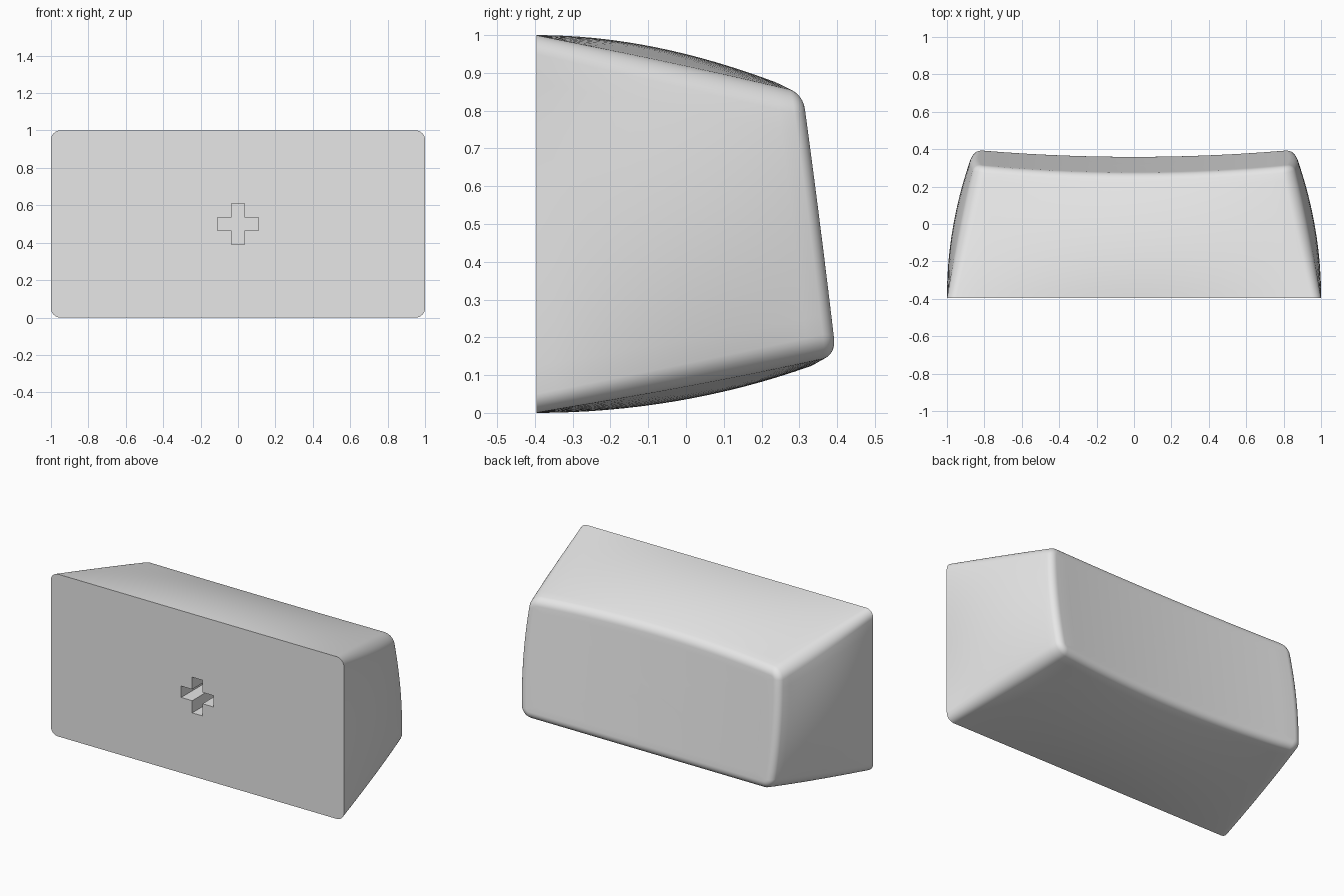
import bpy, bmesh, math

cube = bpy.data.objects.get("Cube")
if cube:
    bpy.data.objects.remove(cube, do_unlink=True)

FRONT = -0.396        # flat mounting face
MID = 0.5             # height of the centre axis
FILLET = 0.05         # rounding of the rear rim
START = math.radians(20)
T_END = 0.953         # where the walls meet the rim rounding


def rounded_rect(hx, hz, r, n_long=20, n_short=12, n_arc=8):
    """Closed outline around the origin, with points along sides and corners."""
    centres = [(1, 1), (-1, 1), (-1, -1), (1, -1)]
    arcs = []
    for k, (sx, sz) in enumerate(centres):
        arcs.append([(sx * (hx - r) + r * math.cos((k + i / n_arc) * math.pi / 2),
                      sz * (hz - r) + r * math.sin((k + i / n_arc) * math.pi / 2))
                     for i in range(n_arc + 1)])
    pts = []
    for k, arc in enumerate(arcs):
        pts += arc
        a, b = arc[-1], arcs[(k + 1) % 4][0]
        n = n_short if k % 2 else n_long
        pts += [(a[0] + (b[0] - a[0]) * i / n, a[1] + (b[1] - a[1]) * i / n)
                for i in range(1, n)]
    return pts


def rear_y(x, z):
    """Tilted rear surface with a shallow cylindrical dish."""
    return 0.352 - 0.127 * z - 0.035 * (1 - (x / 0.8) ** 2)


def section(t, inset=0.0):
    """Tapered outline whose sides bulge between straight corner edges."""
    hx, hz = 1 - 0.15 * t, 0.5 - 0.153 * t
    bulge = 0.153 * t - 0.137 * t * t
    r = 0.05 + 0.012 * t
    return [(x * (1 + bulge / hx * (1 - (z / hz) ** 2)),
             z * (1 + bulge / hz * (1 - (x / hx) ** 2)))
            for x, z in rounded_rect(hx - inset, hz - inset, r - inset)]


bm = bmesh.new()


def add_ring(points, y_of):
    return [bm.verts.new((x, y_of(x, z), z + MID)) for x, z in points]


def bridge(a, b):
    for i in range(len(a)):
        j = (i + 1) % len(a)
        bm.faces.new((a[i], a[j], b[j], b[i]))


# Walls
rings = []
wall_steps = 16
lip = FILLET * (1 - math.sin(START))
for i in range(wall_steps + 1):
    f = i / wall_steps
    rings.append(add_ring(section(T_END * f),
                          lambda x, z: FRONT + f * (rear_y(x, z) - lip - FRONT)))

# Rounded rear rim
rim_steps = 7
for i in range(1, rim_steps + 1):
    a = START + (math.pi / 2 - START) * i / rim_steps
    outline = section(T_END, FILLET * (math.cos(START) - math.cos(a)))
    rings.append(add_ring(outline, lambda x, z: rear_y(x, z) - FILLET * (1 - math.sin(a))))

# Dished rear face, closed by a fan
dish_steps = 10
for i in range(1, dish_steps):
    k = 1 - i / dish_steps
    rings.append(add_ring([(x * k, z * k) for x, z in outline], rear_y))
for a, b in zip(rings, rings[1:]):
    bridge(a, b)
centre = bm.verts.new((0, rear_y(0, 0), MID))
last = rings[-1]
for i in range(len(last)):
    bm.faces.new((last[i], last[(i + 1) % len(last)], centre))

# Cross-shaped socket in the front face
ARM, HALF, DEPTH = 0.11, 0.035, 0.22
cross = []
quarter = [(ARM, -HALF), (ARM, HALF), (HALF, HALF)]
for k in range(4):
    for x, z in quarter:
        for _ in range(k):
            x, z = -z, x
        cross.append((x, z))
mouth = add_ring(cross, lambda x, z: FRONT)
floor = add_ring(cross, lambda x, z: FRONT + DEPTH)
bridge(mouth, floor)
bm.faces.new(floor)

# Flat front face around the socket
loops = []
for loop in (rings[0], mouth):
    loops += [bm.edges.get((loop[i], loop[(i + 1) % len(loop)])) for i in range(len(loop))]
bmesh.ops.triangle_fill(bm, use_beauty=True, use_dissolve=False, edges=loops)
bmesh.ops.recalc_face_normals(bm, faces=bm.faces[:])

mesh = bpy.data.meshes.new("key_cap")
bm.to_mesh(mesh)
bm.free()
cap = bpy.data.objects.new("key_cap", mesh)
bpy.context.scene.collection.objects.link(cap)

# Plain grey plastic
grey = bpy.data.materials.new("light_grey")
grey.use_nodes = True
colour = (0.8, 0.8, 0.8, 1)
grey.diffuse_color = colour
grey.node_tree.nodes["Principled BSDF"].inputs["Base Color"].default_value = colour
mesh.materials.append(grey)

bpy.ops.object.select_all(action='DESELECT')
cap.select_set(True)
bpy.context.view_layer.objects.active = cap
bpy.ops.object.shade_smooth_by_angle(angle=math.radians(35))
